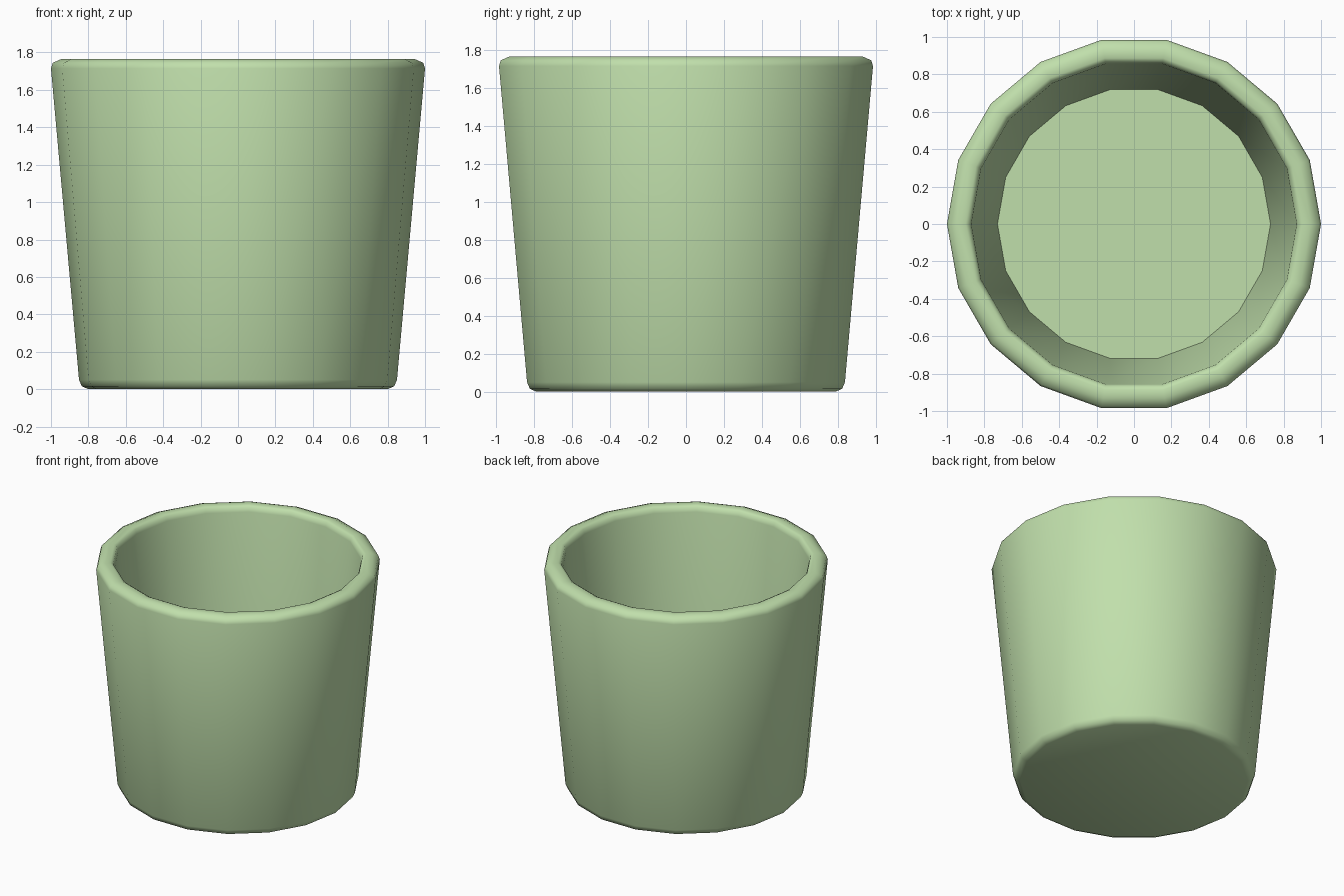
import bpy, bmesh, math

cube = bpy.data.objects.get("Cube")
if cube:
    bpy.data.objects.remove(cube, do_unlink=True)

SIDES = 18

# Pale green glaze
green = bpy.data.materials.new("pale_green")
green.use_nodes = True
colour = (0.53, 0.74, 0.41, 1.0)
green.diffuse_color = colour
bsdf = next(n for n in green.node_tree.nodes if n.type == 'BSDF_PRINCIPLED')
bsdf.inputs["Base Color"].default_value = colour
bsdf.inputs["Roughness"].default_value = 0.6


def lathe(name, profile, material):
    """Revolve (radius, height) points round z, capping both ends."""
    bm = bmesh.new()
    rings = []
    for radius, z in profile:
        angles = [math.tau * i / SIDES for i in range(SIDES)]
        rings.append([bm.verts.new((radius * math.cos(a), radius * math.sin(a), z))
                      for a in angles])
    for low, high in zip(rings, rings[1:]):
        for i in range(SIDES):
            j = (i + 1) % SIDES
            bm.faces.new((low[i], low[j], high[j], high[i]))
    bm.faces.new(rings[0][::-1])
    bm.faces.new(rings[-1])
    bmesh.ops.recalc_face_normals(bm, faces=bm.faces)
    mesh = bpy.data.meshes.new(name)
    bm.to_mesh(mesh)
    bm.free()
    mesh.materials.append(material)
    obj = bpy.data.objects.new(name, mesh)
    bpy.context.collection.objects.link(obj)
    return obj


# Tapered pot: outside wall, rounded rim, inside wall, floor
profile = [
    (0.80, 0.0), (0.835, 0.015), (0.85, 0.05),
    (1.0, 1.715), (0.99, 1.745), (0.945, 1.765),
    (0.90, 1.765), (0.88, 1.755), (0.87, 1.72),
    (0.73, 0.1),
]
pot = lathe("pot", profile, green)

bpy.ops.object.select_all(action='DESELECT')
pot.select_set(True)
bpy.context.view_layer.objects.active = pot
bpy.ops.object.shade_smooth_by_angle(angle=math.radians(50))
